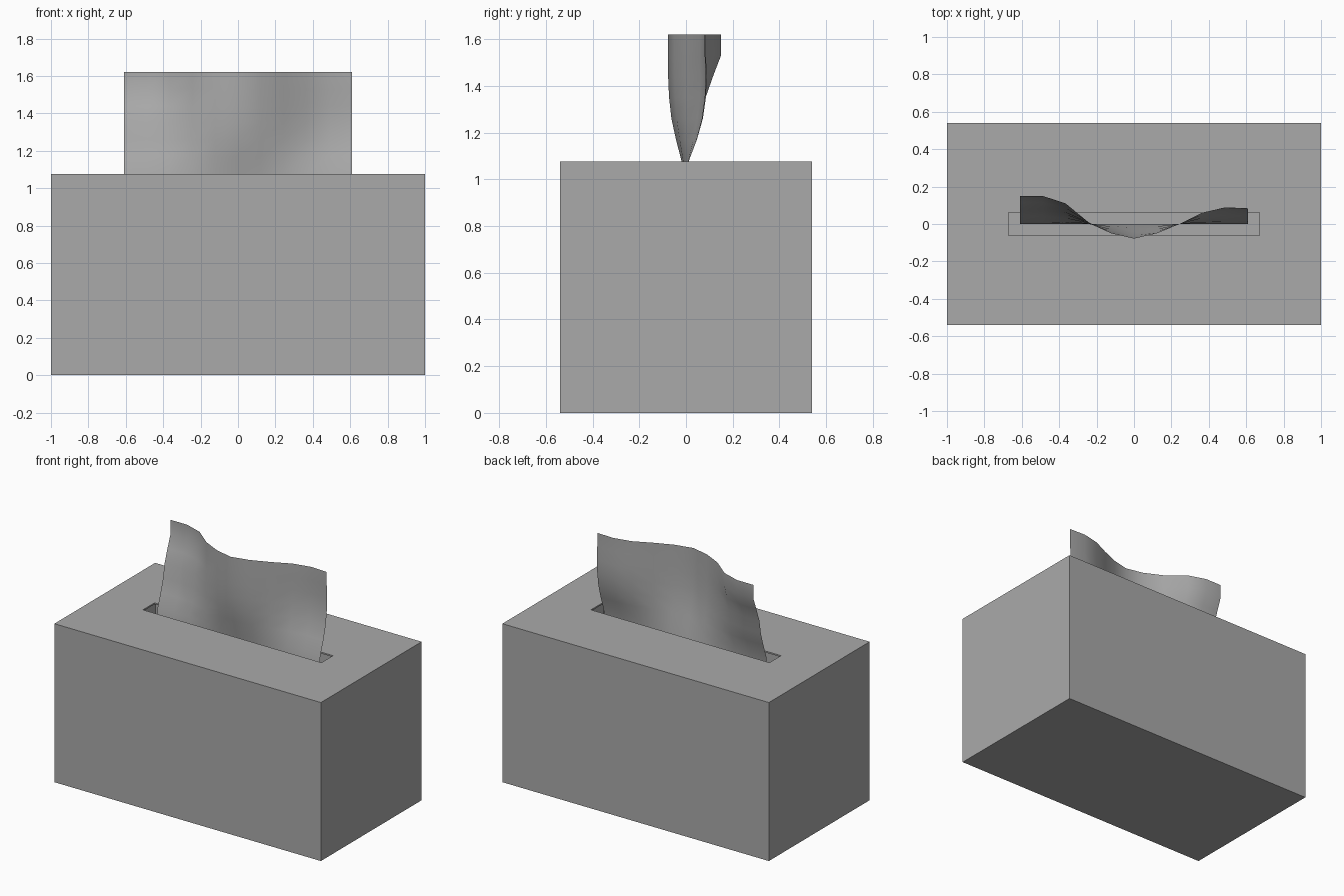
import bpy
import bmesh

cube = bpy.data.objects.get("Cube")
if cube:
    bpy.data.objects.remove(cube)

# One plain grey for everything
grey = bpy.data.materials.new("plain grey")
grey.use_nodes = True
colour = (0.4, 0.4, 0.4, 1)
grey.diffuse_color = colour
grey.node_tree.nodes["Principled BSDF"].inputs["Base Color"].default_value = colour


def make_object(name, bm):
    mesh = bpy.data.meshes.new(name)
    bm.to_mesh(mesh)
    bm.free()
    mesh.materials.append(grey)
    obj = bpy.data.objects.new(name, mesh)
    bpy.context.collection.objects.link(obj)
    return obj


# Hollow box with a long slot in its top
WIDTH, DEPTH, HEIGHT = 1.0, 0.54, 1.075
SLOT_X, SLOT_Y = 0.67, 0.062


def ring(bm, x, y, z):
    return [bm.verts.new((sx * x, sy * y, z))
            for sx, sy in ((-1, -1), (1, -1), (1, 1), (-1, 1))]


def bridge(bm, a, b):
    for i in range(4):
        j = (i + 1) % 4
        bm.faces.new((a[i], a[j], b[j], b[i]))


bm = bmesh.new()
bottom = ring(bm, WIDTH, DEPTH, 0)
top = ring(bm, WIDTH, DEPTH, HEIGHT)
slot = ring(bm, SLOT_X, SLOT_Y, HEIGHT)
bm.faces.new(bottom[::-1])
bridge(bm, bottom, top)
bridge(bm, top, slot)
box = make_object("tissue_box", bm)
wall = box.modifiers.new("Card thickness", "SOLIDIFY")
wall.thickness = 0.01
wall.offset = -1

# Wavy tissue: top-edge wave, fading towards the slot
wave = [0.15, 0.15, 0.11, 0.01, -0.05, -0.078, -0.05, 0.0, 0.058, 0.085, 0.08]
rows = [  # height, then wave strength at left, middle and right of the sheet
    (1.62, 1, 1, 1),
    (1.53, 1, 1, 1),
    (1.44, 0.77, 0.98, 1.05),
    (1.35, 0.56, 0.93, 1),
    (1.26, 0.46, 0.8, 0.85),
    (1.17, 0.28, 0.55, 0.55),
    (1.08, 0.07, 0.25, 0.15),
    (0.99, 0, 0, 0),
]
bm = bmesh.new()
grid = []
for z, *strength in rows:
    line = []
    for i, y in enumerate(wave):
        part = 0 if i < 4 else 1 if i < 7 else 2
        line.append(bm.verts.new((-0.61 + 0.122 * i, y * strength[part], z)))
    grid.append(line)
for upper, lower in zip(grid, grid[1:]):
    for i in range(len(wave) - 1):
        bm.faces.new((lower[i], lower[i + 1], upper[i + 1], upper[i]))
for face in bm.faces:
    face.smooth = True
make_object("tissue_sheet", bm)
